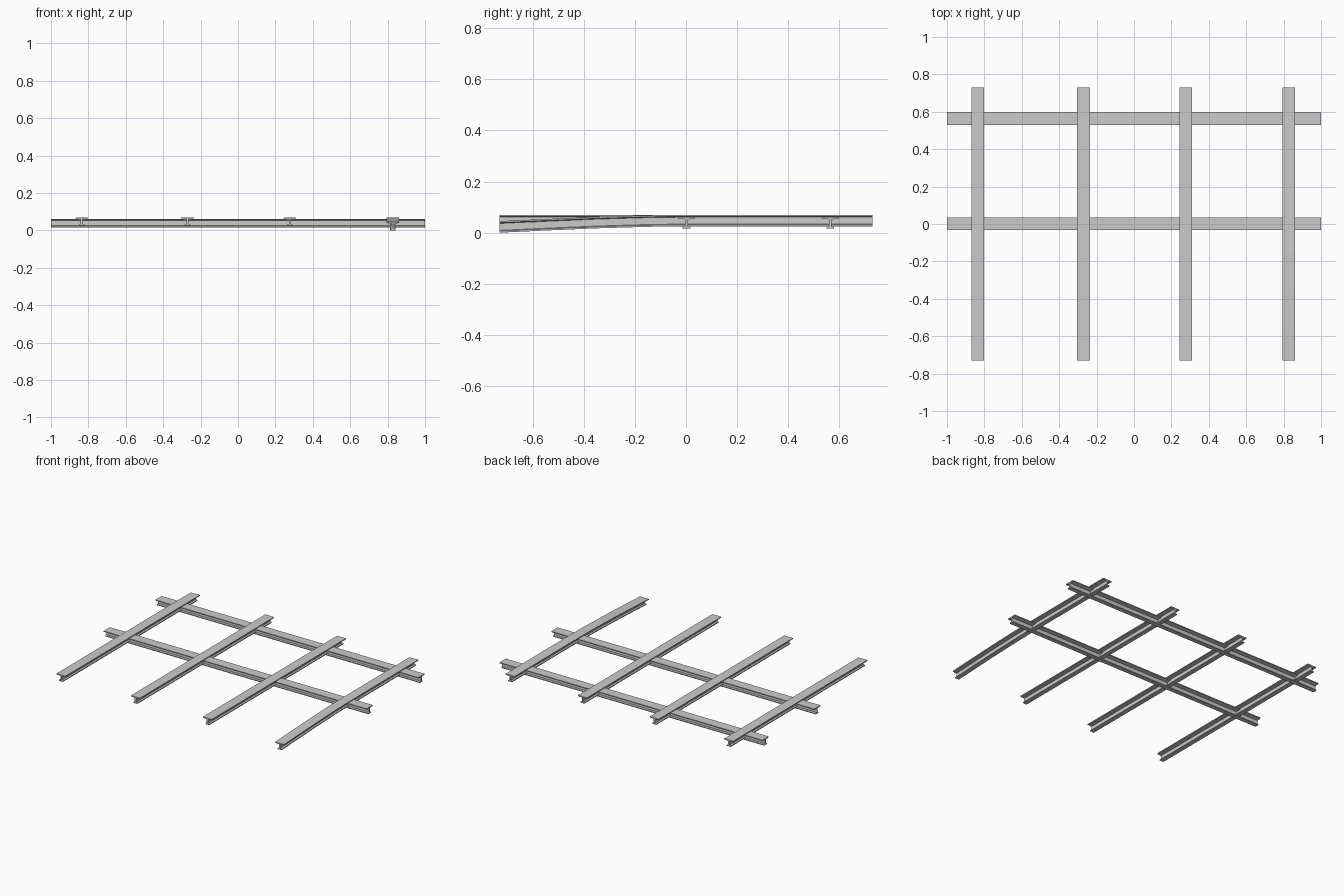
import bpy, bmesh

if "Cube" in bpy.data.objects:
    bpy.data.objects.remove(bpy.data.objects["Cube"])

H = 0.045  # section height


def section():
    # wide top flange, thin web, narrow bottom flange
    half = [(0.015, 0), (0.015, 0.006), (0.005, 0.009), (0.005, 0.036),
            (0.034, 0.039), (0.034, H)]
    return half + [(-x, z) for x, z in reversed(half)]


def beam(name, along_x, offset, z0, stations):
    """Sweep the section through (distance, drop) stations."""
    bm = bmesh.new()
    rings = []
    for d, drop in stations:
        ring = []
        for w, z in section():
            zz = z + z0 - drop
            ring.append(bm.verts.new((d, offset + w, zz) if along_x else (offset + w, d, zz)))
        rings.append(ring)
    n = len(rings[0])
    for a, b in zip(rings, rings[1:]):
        for i in range(n):
            j = (i + 1) % n
            bm.faces.new((a[i], a[j], b[j], b[i]))
    bm.faces.new(rings[0])
    bm.faces.new(rings[-1])
    bmesh.ops.recalc_face_normals(bm, faces=bm.faces)
    me = bpy.data.meshes.new(name)
    bm.to_mesh(me)
    bm.free()
    bpy.context.collection.objects.link(bpy.data.objects.new(name, me))


# two girders running left to right
for name, y in (("middle_girder", 0.002), ("back_girder", 0.564)):
    beam(name, True, y, 0.016, [(-1, 0), (1, 0)])

# three straight joists on top
for i, x in enumerate((-0.836, -0.27, 0.277)):
    beam(f"joist_{i + 1}", False, x, 0.025, [(-0.73, 0), (0.73, 0)])

# right joist sags toward its free front end
beam("sagging_joist", False, 0.828, 0.025,
     [(-0.73, 0.025), (-0.55, 0.0165), (-0.35, 0.008), (-0.15, 0.002), (0, 0), (0.73, 0)])
